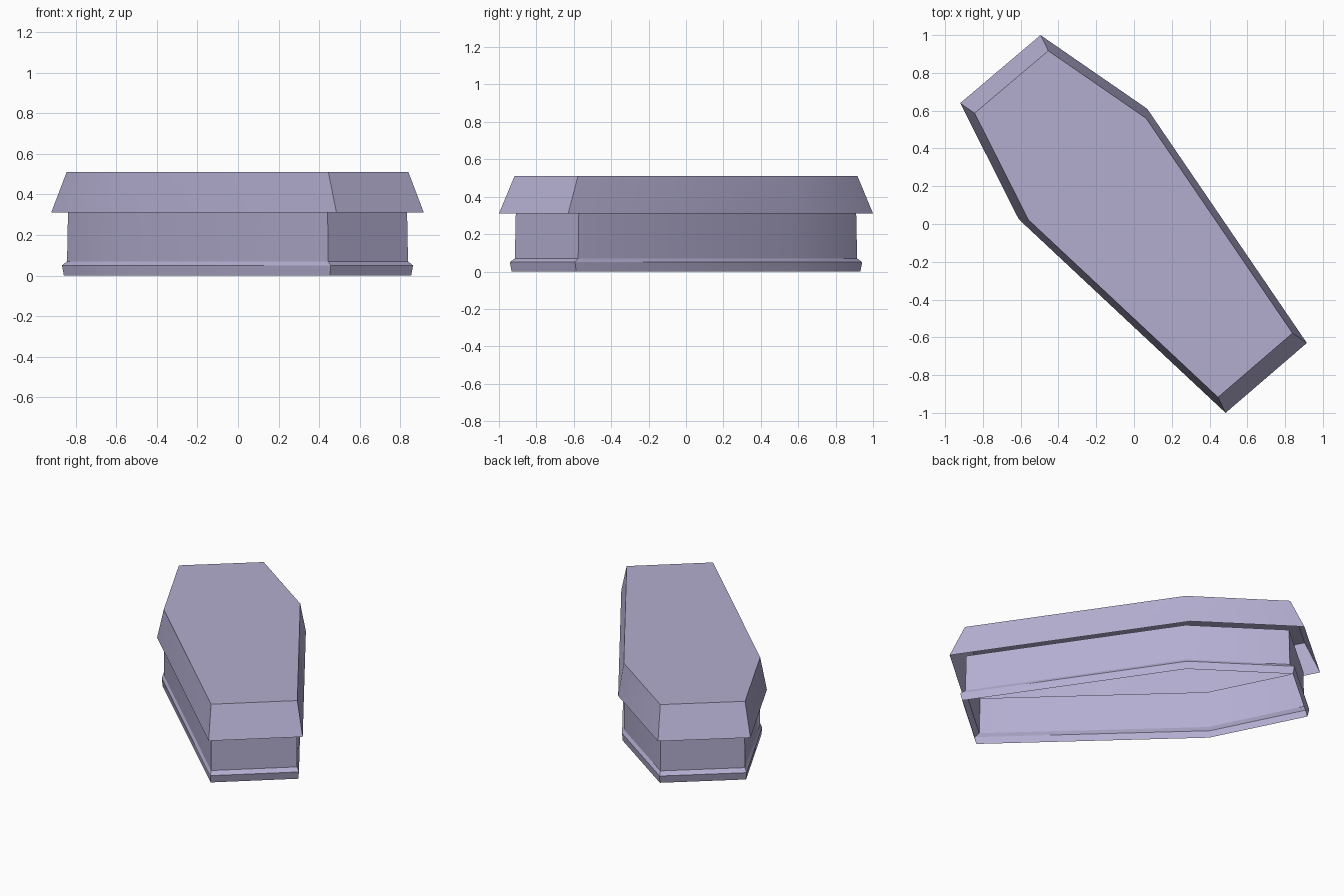
import bpy
import bmesh
import math

cube = bpy.data.objects.get("Cube")
if cube:
    bpy.data.objects.remove(cube, do_unlink=True)

# Single lavender grey colour
colour = (0.45, 0.42, 0.63, 1.0)
mat = bpy.data.materials.new("lavender_grey")
mat.use_nodes = True
mat.diffuse_color = colour
bsdf = next(n for n in mat.node_tree.nodes if n.type == "BSDF_PRINCIPLED")
bsdf.inputs["Base Color"].default_value = colour

# Six-sided tapered plan, counter-clockwise from the head end
PLAN = [(-0.495, 1.0), (-0.92, 0.64), (-0.61, 0.025),
        (0.485, -1.0), (0.915, -0.63), (0.07, 0.61)]


def loft(name, profile, cap_top=False):
    """Open shell through scaled copies of the plan; profile is (scale, z)."""
    bm = bmesh.new()
    rings = [[bm.verts.new((x * s, y * s, z)) for x, y in PLAN]
             for s, z in profile]
    count = len(PLAN)
    for low, high in zip(rings, rings[1:]):
        for i in range(count):
            j = (i + 1) % count
            bm.faces.new((low[i], low[j], high[j], high[i]))
    if cap_top:
        bm.faces.new(rings[-1])
    mesh = bpy.data.meshes.new(name)
    bm.to_mesh(mesh)
    bm.free()
    mesh.materials.append(mat)
    obj = bpy.data.objects.new(name, mesh)
    bpy.context.scene.collection.objects.link(obj)
    bpy.ops.object.select_all(action="DESELECT")
    obj.select_set(True)
    bpy.context.view_layer.objects.active = obj
    bpy.ops.object.shade_smooth_by_angle(angle=math.radians(30))
    return obj


# Hollow overhanging lid
loft("lid", [(1.0, 0.31), (0.917, 0.51)], cap_top=True)

# Open box walls
loft("box_walls", [(0.915, 0.07), (0.91, 0.31)])

# Flared foot moulding
loft("base_moulding", [(0.932, 0.0), (0.942, 0.05), (0.915, 0.07)])
